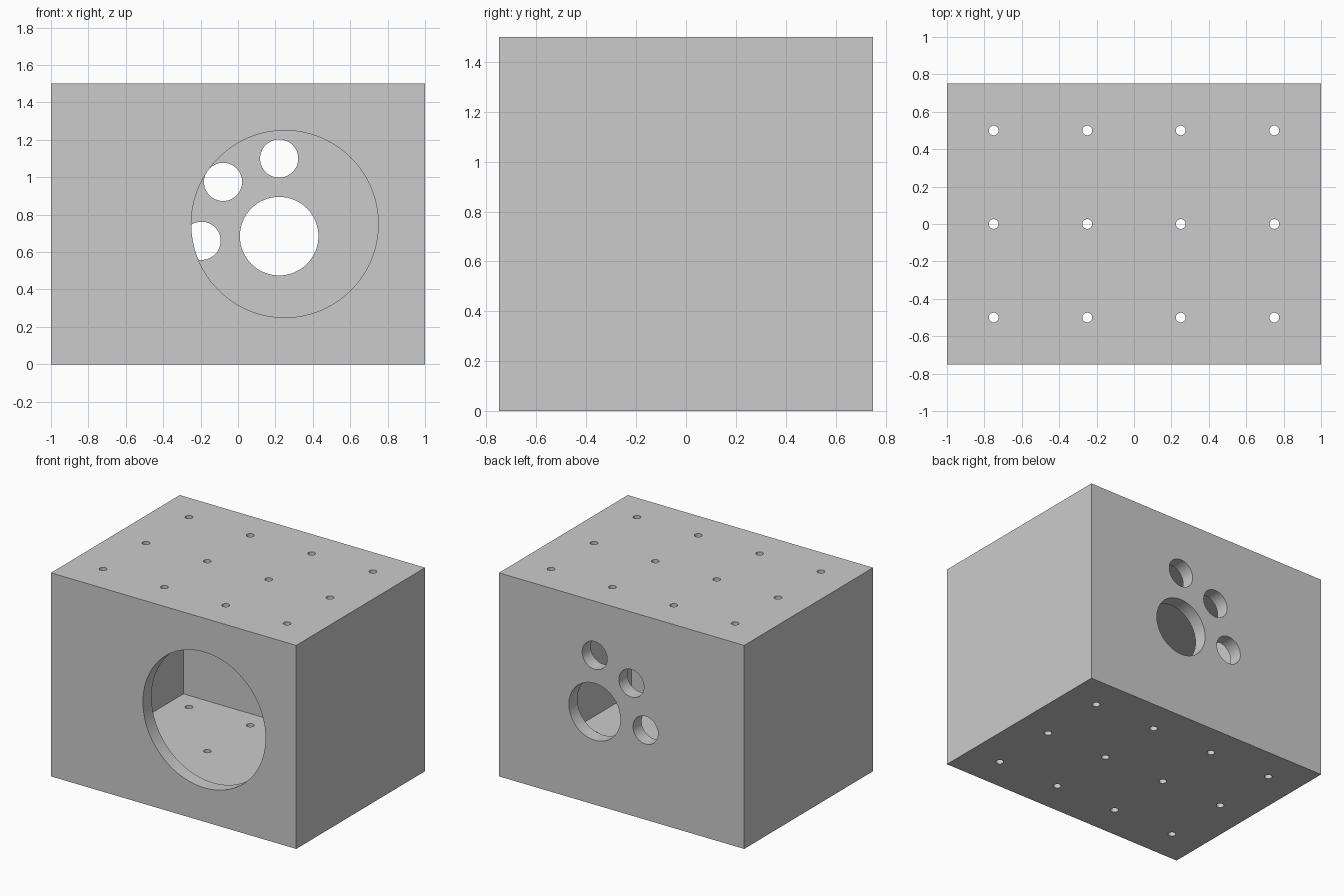
import bpy, bmesh
from math import radians
from mathutils import Matrix, Vector

if "Cube" in bpy.data.objects:
    bpy.data.objects.remove(bpy.data.objects["Cube"])

WALL = 0.1


def new_object(name, bm):
    mesh = bpy.data.meshes.new(name)
    bm.to_mesh(mesh)
    bm.free()
    obj = bpy.data.objects.new(name, mesh)
    bpy.context.collection.objects.link(obj)
    return obj


def add_box(bm, size):
    mat = Matrix.Translation((0, 0, 0.75)) @ Matrix.Diagonal((*size, 1))
    return bmesh.ops.create_cube(bm, size=1, matrix=mat)["verts"]


def add_drill(bm, centre, radius, depth, along_y=False, sides=64):
    mat = Matrix.Translation(centre)
    if along_y:
        mat = mat @ Matrix.Rotation(radians(90), 4, 'X')
    bmesh.ops.create_cone(bm, cap_ends=True, segments=sides, radius1=radius,
                          radius2=radius, depth=depth, matrix=mat)


# Hollow box: outer shell plus an inward-facing cavity
bm = bmesh.new()
outer = Vector((2, 1.5, 1.5))
add_box(bm, outer)
inner = add_box(bm, outer - Vector((1, 1, 1)) * 2 * WALL)
bmesh.ops.reverse_faces(bm, faces=list({f for v in inner for f in v.link_faces}))
box = new_object("hollow_box", bm)

# Drills for all openings
bm = bmesh.new()
# round front opening
add_drill(bm, (0.25, -0.7, 0.75), 0.5, 0.2, True, 96)
# back wall: one large hole and three small ones
for x, z, r in ((0.22, 0.685, 0.21), (0.22, 1.1, 0.102),
                (-0.08, 0.975, 0.102), (-0.195, 0.66, 0.102)):
    add_drill(bm, (x, 0.7, z), r, 0.2, True)
# grid of pin holes through top and bottom
for x in (-0.75, -0.25, 0.25, 0.75):
    for y in (-0.5, 0, 0.5):
        add_drill(bm, (x, y, 0.75), 0.026, 2, sides=32)
drills = new_object("hole_cutters", bm)
drills.hide_render = True

# Cut the openings, then remove the cutter
cut = box.modifiers.new("openings", 'BOOLEAN')
cut.operation = 'DIFFERENCE'
cut.solver = 'EXACT'
cut.object = drills
bpy.context.view_layer.objects.active = box
box.select_set(True)
bpy.ops.object.modifier_apply(modifier=cut.name)
bpy.data.objects.remove(drills)
bpy.ops.object.shade_smooth_by_angle(angle=radians(30))
